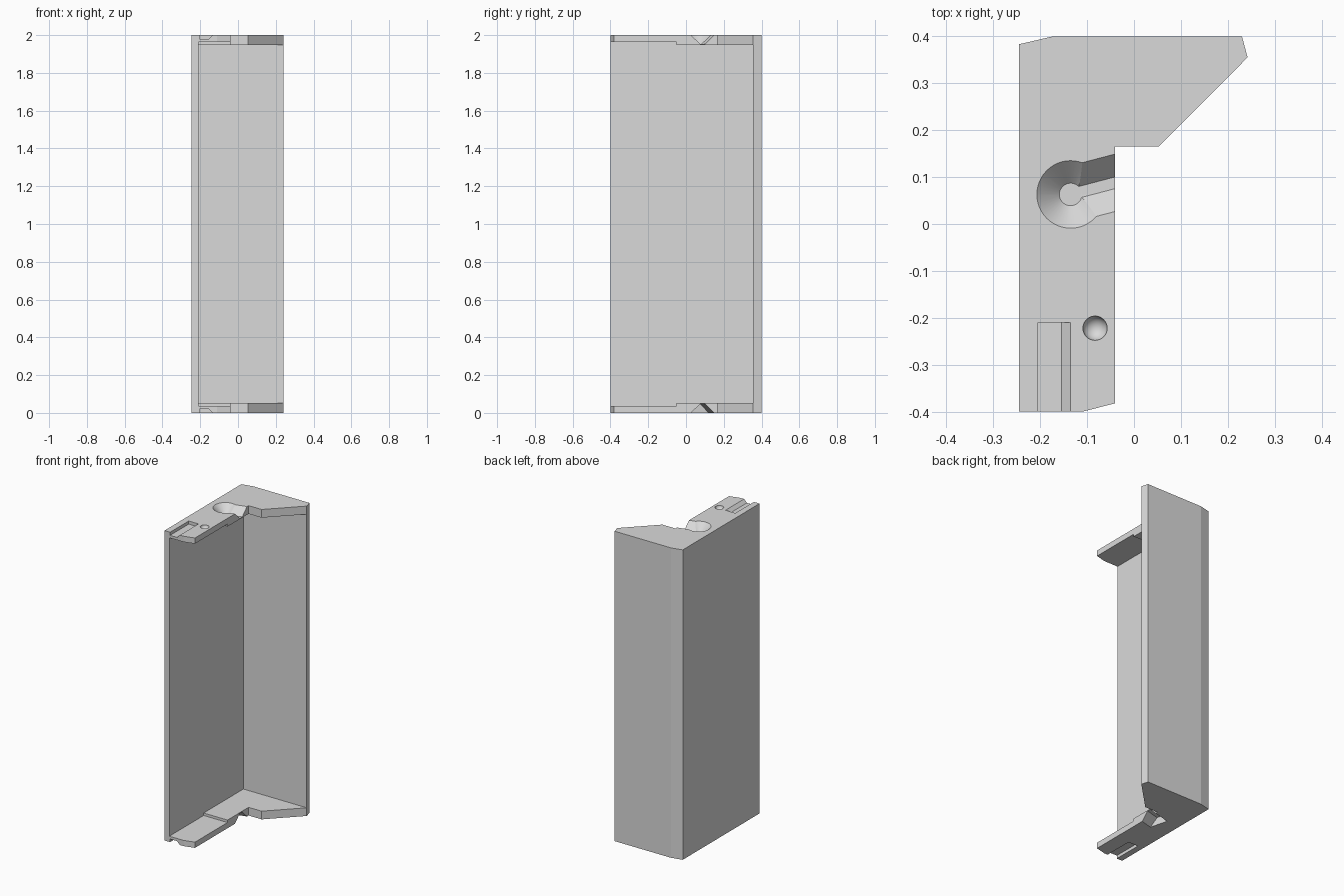
import bpy, bmesh, math
from mathutils import Matrix, Vector

default = bpy.data.objects.get("Cube")
if default:
    bpy.data.objects.remove(default, do_unlink=True)

grey = bpy.data.materials.new("light grey")
grey.use_nodes = True
grey.diffuse_color = (0.7, 0.7, 0.7, 1)
grey.node_tree.nodes["Principled BSDF"].inputs["Base Color"].default_value = (0.7, 0.7, 0.7, 1)


def frame(px, py, pz, origin):
    """Matrix that maps local axes onto the given directions."""
    m = Matrix((px, py, pz)).transposed().to_4x4()
    m.translation = Vector(origin)
    return m


def prism(points, depth, matrix=Matrix()):
    """Extrude a closed 2D profile along its local z."""
    bm = bmesh.new()
    face = bm.faces.new([bm.verts.new((x, y, 0)) for x, y in points])
    top = bmesh.ops.extrude_face_region(bm, geom=[face])["geom"]
    verts = [v for v in top if isinstance(v, bmesh.types.BMVert)]
    bmesh.ops.translate(bm, verts=verts, vec=(0, 0, depth))
    bm.transform(matrix)
    return bm


def finish(bm, name):
    bmesh.ops.recalc_face_normals(bm, faces=bm.faces)
    mesh = bpy.data.meshes.new(name)
    bm.to_mesh(mesh)
    bm.free()
    mesh.materials.append(grey)
    obj = bpy.data.objects.new(name, mesh)
    bpy.context.collection.objects.link(obj)
    return obj


# Solid outline of the end caps, full height
outline = [(-0.245, -0.4), (-0.11, -0.4), (-0.04, -0.382), (-0.04, 0.165),
           (0.053, 0.165), (0.242, 0.355), (0.23, 0.4), (-0.172, 0.4), (-0.245, 0.383)]
body = finish(prism(outline, 2), "corner_housing")


def cut(bm):
    cutter = finish(bm, "cutter")
    cutter.hide_render = True
    mod = body.modifiers.new("cut", "BOOLEAN")
    mod.operation, mod.solver, mod.object = "DIFFERENCE", "EXACT", cutter
    bpy.context.view_layer.objects.active = body
    bpy.ops.object.modifier_apply(modifier=mod.name)
    bpy.data.objects.remove(cutter, do_unlink=True)


# Open interior, with thinner caps toward the front
for y0, y1, cap in ((-0.6, 0.355, 0.053), (-0.6, -0.05, 0.037)):
    rect = [(-0.21, y0), (0.5, y0), (0.5, y1), (-0.21, y1)]
    cut(prism(rect, 2 - 2 * cap, Matrix.Translation((0, 0, cap))))

# Recesses in both end caps, shaped on the top and mirrored to the bottom
flip = Matrix.Translation((0, 0, 2)) @ Matrix.Diagonal((1, 1, -1, 1))
hole = Vector((-0.135, 0.063, 2))
angle = math.radians(14.7)
along = (math.cos(angle), math.sin(angle), 0)
across = (-math.sin(angle), math.cos(angle), 0)
up = (0, 0, 1)

for end in (Matrix(), flip):
    # Countersunk seat
    bm = bmesh.new()
    bmesh.ops.create_cone(bm, cap_ends=True, segments=48, radius1=0.024, radius2=0.082,
                          depth=0.058, matrix=Matrix.Translation(hole + Vector((0, 0, -0.019))))
    bm.transform(end)
    cut(bm)
    # Sloped groove from the seat to the edge
    profile = [(-0.012, -0.048), (0.012, -0.048), (0.069, 0.01), (-0.069, 0.01)]
    bm = prism(profile, 0.13, frame(across, up, along, hole))
    bm.transform(end)
    cut(bm)
    # Front slot with one sloped side
    profile = [(-0.205, -0.02), (-0.155, -0.02), (-0.125, 0.01), (-0.205, 0.01)]
    bm = prism(profile, 0.29, frame((1, 0, 0), up, (0, 1, 0), (0, -0.5, 2)))
    bm.transform(end)
    cut(bm)
    # Round dimple
    bm = bmesh.new()
    bmesh.ops.create_uvsphere(bm, u_segments=32, v_segments=16, radius=0.026,
                              matrix=Matrix.Translation((-0.083, -0.222, 2.001)))
    bm.transform(end)
    cut(bm)

bpy.ops.object.select_all(action="DESELECT")
body.select_set(True)
bpy.context.view_layer.objects.active = body
bpy.ops.object.shade_smooth_by_angle(angle=math.radians(12))
